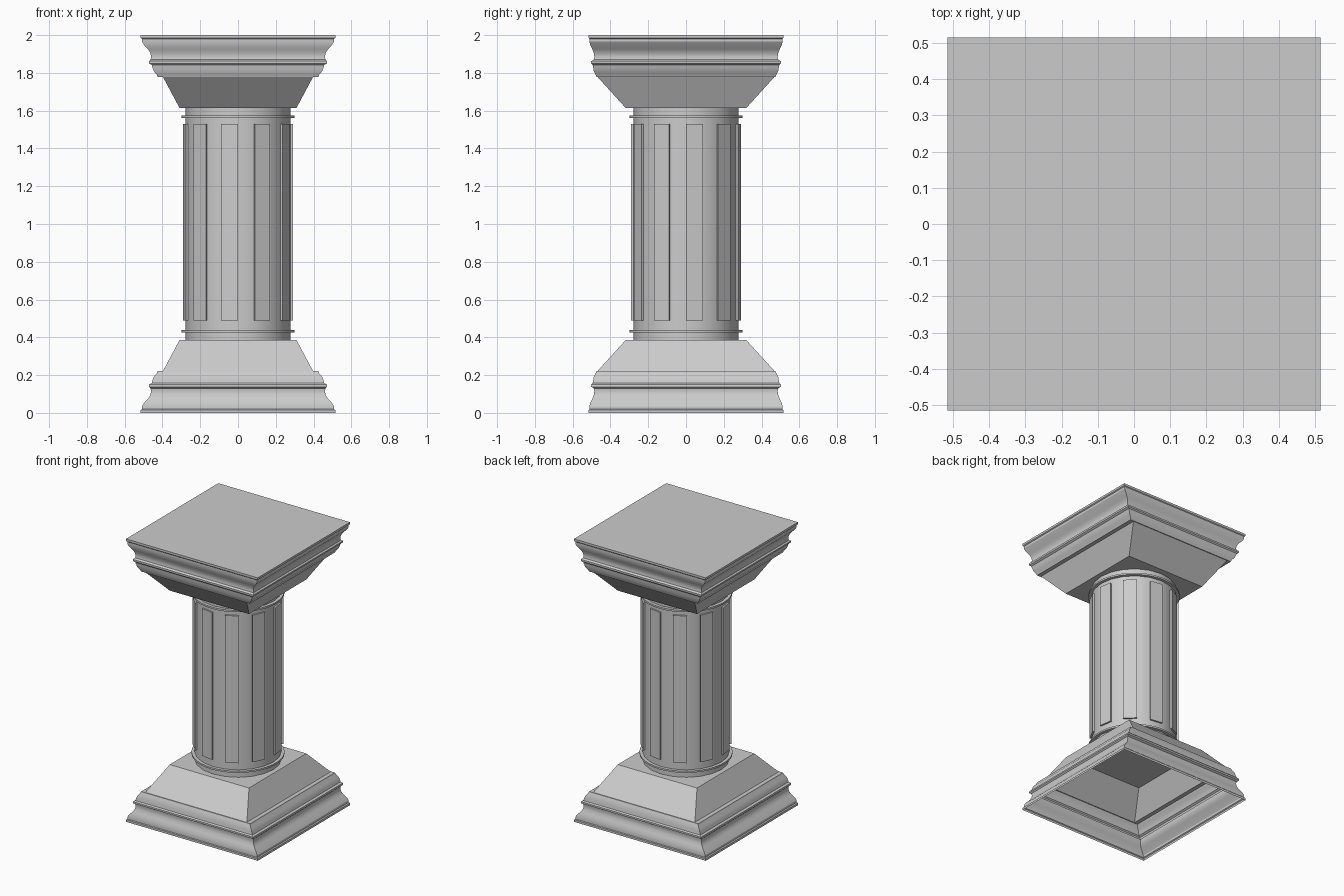
import bpy, bmesh, math

if "Cube" in bpy.data.objects:
    bpy.data.objects.remove(bpy.data.objects["Cube"])

def finish(bm, name, angle=30):
    bmesh.ops.recalc_face_normals(bm, faces=bm.faces)
    me = bpy.data.meshes.new(name)
    bm.to_mesh(me)
    bm.free()
    ob = bpy.data.objects.new(name, me)
    bpy.context.collection.objects.link(ob)
    bpy.ops.object.select_all(action='DESELECT')
    ob.select_set(True)
    bpy.context.view_layer.objects.active = ob
    bpy.ops.object.shade_smooth_by_angle(angle=math.radians(angle))
    return ob

def loft(bm, rings, closed=False):
    loops = [[bm.verts.new(p) for p in r] for r in rings]
    n = len(loops[0])
    pairs = list(zip(loops, loops[1:])) + ([(loops[-1], loops[0])] if closed else [])
    for a, b in pairs:
        for i in range(n):
            bm.faces.new((a[i], a[(i + 1) % n], b[(i + 1) % n], b[i]))
    return loops

def rect(hx, hy, z):
    return [(-hx, -hy, z), (hx, -hy, z), (hx, hy, z), (-hx, hy, z)]

def circle(r, z, n):
    return [(r * math.cos(2 * math.pi * i / n), r * math.sin(2 * math.pi * i / n), z)
            for i in range(n)]

# Half width x, half width y, height of the stepped moulding and the taper
PROFILE = [(.515, .515, 0), (.515, .515, .015), (.508, .511, .02), (.508, .511, .035),
           (.495, .506, .055), (.476, .496, .075), (.464, .488, .095), (.46, .485, .115),
           (.463, .488, .13), (.472, .502, .138), (.47, .502, .15), (.457, .494, .158),
           (.452, .491, .175), (.445, .488, .192), (.43, .478, .21), (.426, .474, .222),
           (.397, .468, .222), (.31, .32, .385)]

def block(name, top):
    bm = bmesh.new()
    loops = loft(bm, [rect(x, y, 2 - z if top else z) for x, y, z in PROFILE])
    bm.faces.new(loops[-1])
    if top:
        bm.faces.new(loops[0])
    finish(bm, name)

# Hollow base and closed capital
block("base", False)
block("capital", True)

# Twenty-sided shaft
bm = bmesh.new()
loops = loft(bm, [circle(.278, z, 20) for z in (.384, 1.62)])
for l in loops:
    bm.faces.new(l)
finish(bm, "shaft", 20)

# Ten raised flat strips on alternate sides
bm = bmesh.new()
for k in range(0, 20, 2):
    a0, a1 = k * math.pi / 10, (k + 1) * math.pi / 10
    def section(z):
        return [(r * math.cos(a), r * math.sin(a), z)
                for r, a in ((.274, a0), (.29, a0), (.29, a1), (.274, a1))]
    for l in loft(bm, [section(.49), section(1.53)]):
        bm.faces.new(l)
finish(bm, "shaft_strips")

# Thin collar rings
for name, z in (("lower_collar", .432), ("upper_collar", 1.568)):
    bm = bmesh.new()
    loft(bm, [circle(.27, z - .006, 40), circle(.298, z - .006, 40),
              circle(.298, z + .006, 40), circle(.27, z + .006, 40)], True)
    finish(bm, name)
